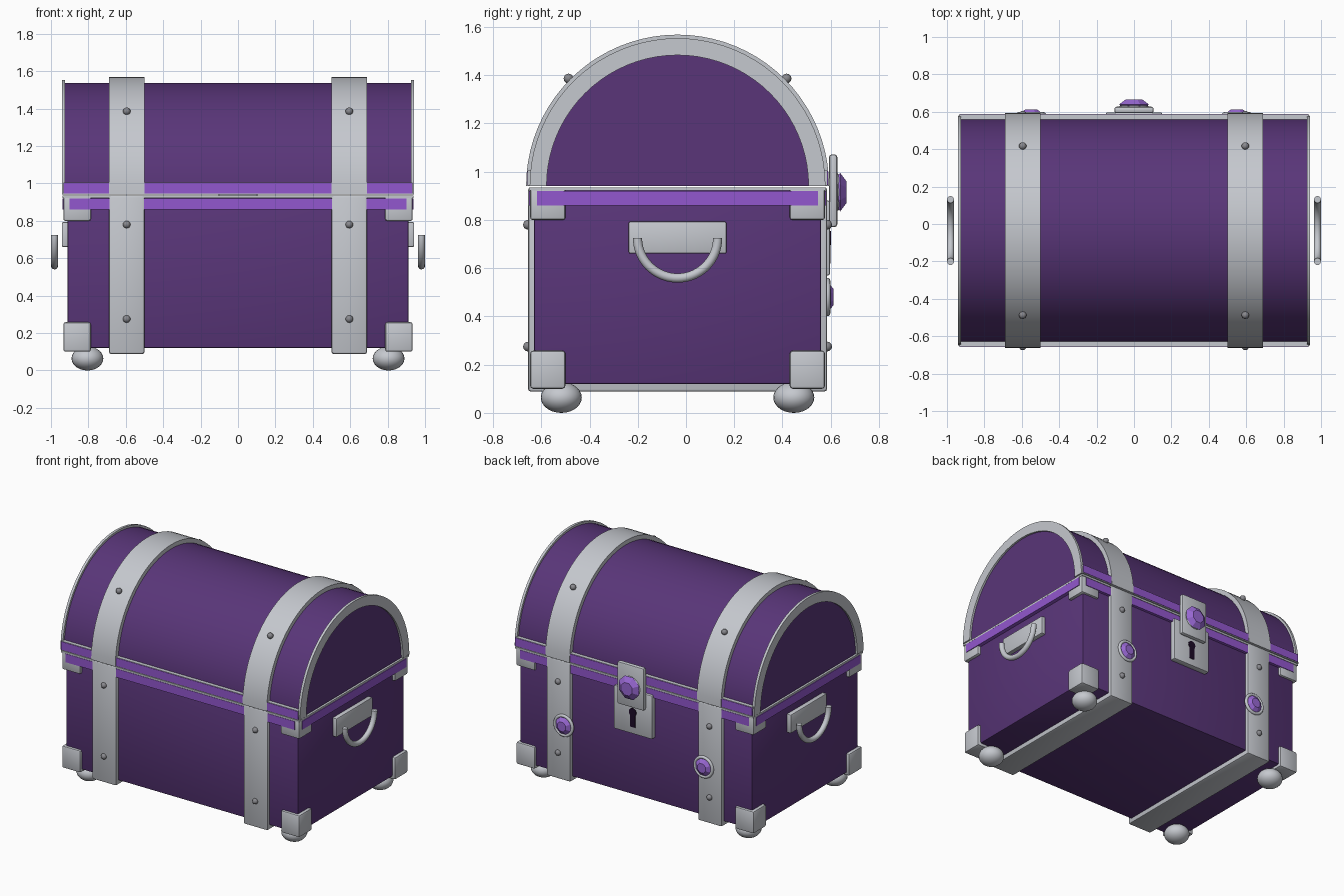
import bpy, bmesh, math
from mathutils import Matrix, Vector

cube = bpy.data.objects.get("Cube")
if cube:
    bpy.data.objects.remove(cube, do_unlink=True)


def material(name, rgb):
    m = bpy.data.materials.new(name)
    m.use_nodes = True
    m.diffuse_color = (*rgb, 1)
    bsdf = m.node_tree.nodes["Principled BSDF"]
    bsdf.inputs["Base Color"].default_value = (*rgb, 1)
    bsdf.inputs["Roughness"].default_value = 0.6
    return m


PURPLE = material("dark purple", (0.1, 0.036, 0.19))
VIOLET = material("bright violet", (0.29, 0.095, 0.62))
SILVER = material("silver", (0.56, 0.58, 0.62))
STEEL = material("dark steel", (0.25, 0.25, 0.27))
GEM = material("gem violet", (0.32, 0.14, 0.66))
BLACK = material("keyhole black", (0.012, 0.003, 0.02))

MID = -0.035      # centre of the chest in y
SEAM = 0.94       # height where the lid meets the body


def finish(name, bm, mat, smooth=True):
    bmesh.ops.recalc_face_normals(bm, faces=bm.faces)
    me = bpy.data.meshes.new(name)
    bm.to_mesh(me)
    bm.free()
    me.materials.append(mat)
    ob = bpy.data.objects.new(name, me)
    bpy.context.collection.objects.link(ob)
    if smooth:
        bpy.ops.object.select_all(action="DESELECT")
        ob.select_set(True)
        bpy.context.view_layer.objects.active = ob
        bpy.ops.object.shade_smooth_by_angle(angle=math.radians(35))
    return ob


def box(name, mat, x, y, z, bevel=0.0, segments=2):
    """Box between the given (low, high) ranges."""
    bm = bmesh.new()
    bmesh.ops.create_cube(bm, size=1)
    for v in bm.verts:
        v.co = Vector([(a + b) / 2 + c * abs(b - a) for (a, b), c in zip((x, y, z), v.co)])
    if bevel:
        bmesh.ops.bevel(bm, geom=bm.edges[:], offset=bevel, segments=segments,
                        affect="EDGES", profile=0.5)
    return finish(name, bm, mat)


def arch(name, mat, x, outer, inner=0.0, steps=40):
    """Half-round section swept along x, solid or hollow."""
    def arc(r):
        return [(MID + r * math.cos(math.pi * i / steps), SEAM + r * math.sin(math.pi * i / steps))
                for i in range(steps + 1)]
    rows = list(zip(arc(outer), arc(inner))) if inner else [(p, (p[0], SEAM)) for p in arc(outer)]
    bm = bmesh.new()
    if inner:
        for a, b in zip(rows, rows[1:]):
            bm.faces.new([bm.verts.new((x[0], *p)) for p in (a[0], b[0], b[1], a[1])])
        bmesh.ops.remove_doubles(bm, verts=bm.verts, dist=1e-5)
    else:
        bm.faces.new([bm.verts.new((x[0], *p)) for p in arc(outer)])
    ext = bmesh.ops.extrude_face_region(bm, geom=bm.faces[:])
    moved = [g for g in ext["geom"] if isinstance(g, bmesh.types.BMVert)]
    bmesh.ops.translate(bm, verts=moved, vec=(x[1] - x[0], 0, 0))
    return finish(name, bm, mat)


def ball(name, mat, at, size):
    bm = bmesh.new()
    bmesh.ops.create_uvsphere(bm, u_segments=24, v_segments=14, radius=1)
    bmesh.ops.transform(bm, matrix=Matrix.Translation(at) @ Matrix.Diagonal((*size, 1)), verts=bm.verts)
    return finish(name, bm, mat)


def ring(name, mat, at, axis, radius, tube, start=0.0, sweep=2 * math.pi, steps=36, sides=12):
    """Torus, or an open arc of one with capped ends, around the x or y axis."""
    closed = sweep > 6.28
    bm = bmesh.new()
    loops = []
    for i in range(steps if closed else steps + 1):
        a = start + sweep * i / steps
        loop = []
        for j in range(sides):
            b = 2 * math.pi * j / sides
            r, h = radius + tube * math.cos(b), tube * math.sin(b)
            u, w = r * math.cos(a), r * math.sin(a)
            loop.append(bm.verts.new(Vector(at) + Vector((h, u, w) if axis == "x" else (u, h, w))))
        loops.append(loop)
    pairs = list(zip(loops, loops[1:])) + ([(loops[-1], loops[0])] if closed else [])
    for p, q in pairs:
        for j in range(sides):
            k = (j + 1) % sides
            bm.faces.new((p[j], p[k], q[k], q[j]))
    if not closed:
        bm.faces.new(loops[0])
        bm.faces.new(loops[-1])
    return finish(name, bm, mat)


def gem(name, at, radius, depth):
    """Eight-sided cut stone facing the back."""
    bm = bmesh.new()
    loops = []
    for r, d in ((0.75, 0), (1, 0.4), (0.55, 1)):
        loops.append([bm.verts.new((at[0] + radius * r * math.cos(math.pi * (i + 0.5) / 4),
                                    at[1] + depth * d,
                                    at[2] + radius * r * math.sin(math.pi * (i + 0.5) / 4)))
                      for i in range(8)])
    for p, q in zip(loops, loops[1:]):
        for i in range(8):
            k = (i + 1) % 8
            bm.faces.new((p[i], p[k], q[k], q[i]))
    bm.faces.new(loops[0])
    bm.faces.new(loops[-1])
    return finish(name, bm, GEM, smooth=False)


def span(centre, half):
    return (centre - half, centre + half)


# Body, lid and the ledge between them
box("body", PURPLE, (-0.912, 0.912), span(MID, 0.595), (0.12, 0.93), 0.008)
arch("lid", PURPLE, (-0.928, 0.928), 0.598)
box("body_ledge", SILVER, (-0.937, 0.937), span(MID, 0.616), (0.922, 0.935))

for side, sx in (("left", 1), ("right", -1)):
    # Lid end trim, end band and handle
    arch(f"{side}_lid_trim", SILVER, (sx * 0.924, sx * 0.942), 0.613, 0.543)
    box(f"{side}_end_band", VIOLET, (sx * 0.9, sx * 0.939), span(MID, 0.583), (0.86, 0.92))
    box(f"{side}_handle_plate", SILVER, (sx * 0.9, sx * 0.942), span(MID, 0.203), (0.66, 0.793), 0.008)
    ring(f"{side}_handle", SILVER, (sx * 0.981, MID, 0.725), "x", 0.166, 0.019, math.pi, math.pi)

    # Strap round the body and over the lid
    strap = (sx * 0.5, sx * 0.69)
    box(f"{side}_body_strap", SILVER, strap, span(MID, 0.62), (0.088, 0.935), 0.012)
    arch(f"{side}_lid_strap", SILVER, strap, 0.628)

    for end, sy in (("back", 1), ("front", -1)):
        # Corner caps and feet
        cx, cy = (sx * 0.787, sx * 0.934), (MID + sy * 0.465, MID + sy * 0.611)
        box(f"{end}_{side}_lower_corner", SILVER, cx, cy, (0.1, 0.258), 0.012)
        box(f"{end}_{side}_upper_corner", SILVER, cx, cy, (0.8, 0.932), 0.01)
        ball(f"{end}_{side}_foot", SILVER, (sx * 0.805, MID + sy * 0.482, 0.064), (0.085, 0.085, 0.064))

        # Rivets on the strap
        for i, (d, z) in enumerate(((0.62, 0.275), (0.62, 0.78), (0.452, 1.386))):
            ball(f"{end}_{side}_rivet_{i + 1}", STEEL, (sx * 0.595, MID + sy * d, z), (0.02,) * 3)

    # Ringed gem on the back of the strap
    ring(f"{side}_gem_ring", SILVER, (sx * 0.55, 0.587, 0.48), "y", 0.068, 0.011)
    gem(f"{side}_strap_gem", (sx * 0.55, 0.578, 0.48), 0.064, 0.034)

# Bands along the front and back
for end, sy in (("back", 1), ("front", -1)):
    box(f"{end}_body_band", VIOLET, (-0.9, 0.9), (MID + sy * 0.58, MID + sy * 0.615), (0.86, 0.92))
    box(f"{end}_lid_rail", SILVER, (-0.932, 0.932), (MID + sy * 0.57, MID + sy * 0.62), (SEAM, 1.005))
    box(f"{end}_lid_band", VIOLET, (-0.932, 0.932), (MID + sy * 0.61, MID + sy * 0.623), (SEAM + 0.005, 1.002))

# Lock on the back
box("lock_plate", SILVER, (-0.15, 0.15), (0.55, 0.597), (0.57, 0.88), 0.008)
box("hasp", SILVER, (-0.105, 0.105), (0.593, 0.627), (0.77, 1.072), 0.012)
gem("hasp_gem", (0, 0.622, 0.915), 0.086, 0.044)
ring("hasp_gem_ring", SILVER, (0, 0.627, 0.915), "y", 0.068, 0.009)
box("keyhole_slot", BLACK, (-0.02, 0.02), (0.594, 0.6), (0.62, 0.725))
bm = bmesh.new()
bmesh.ops.create_cone(bm, cap_ends=True, segments=20, radius1=0.029, radius2=0.029, depth=0.007,
                      matrix=Matrix.Translation((0, 0.597, 0.725)) @ Matrix.Rotation(math.pi / 2, 4, "X"))
finish("keyhole_round", bm, BLACK)
